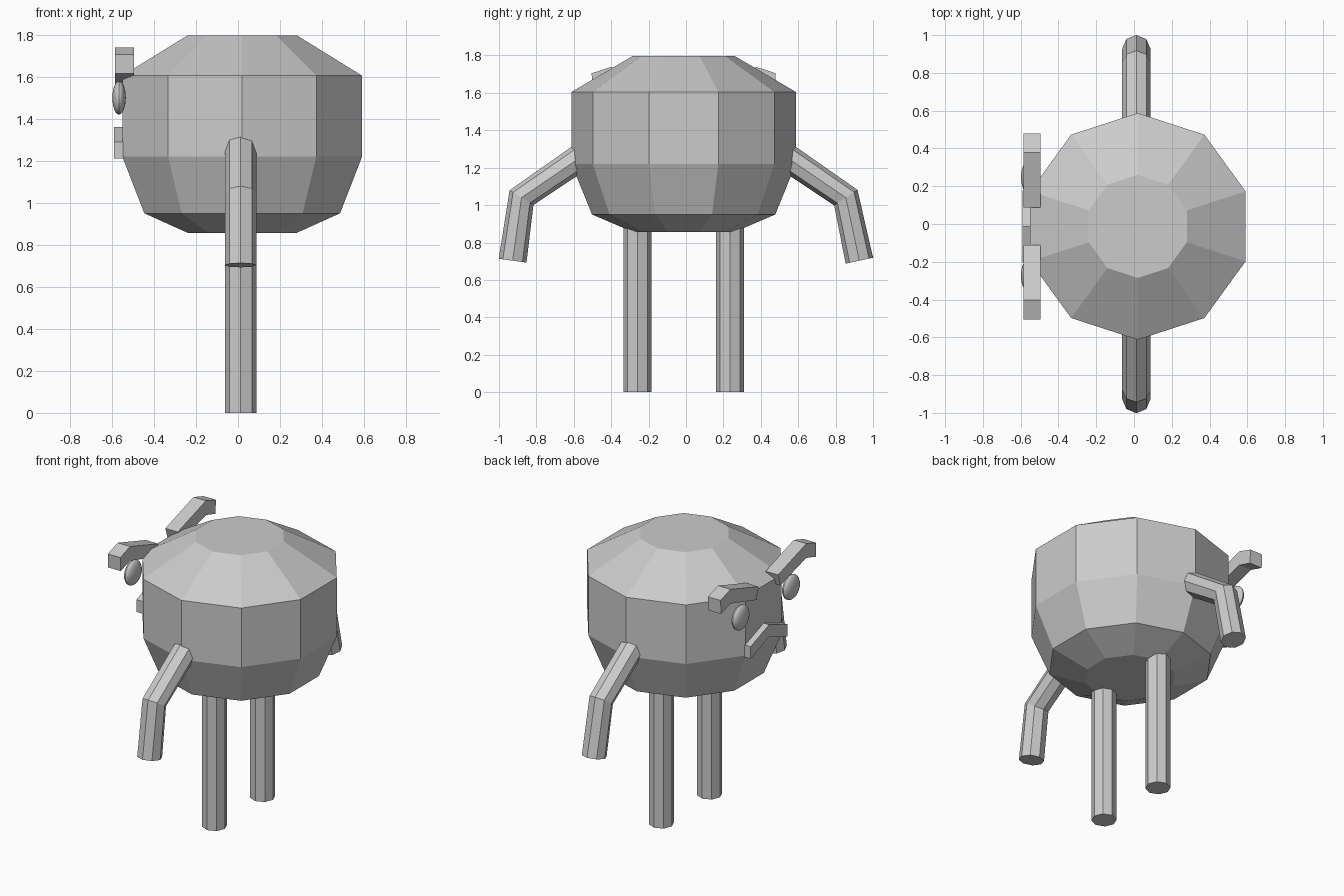
import bpy, bmesh, math
from mathutils import Vector

cube = bpy.data.objects.get("Cube")
if cube:
    bpy.data.objects.remove(cube)

MID_Y = -0.0125   # mirror line between the two sides
LIMB_X = 0.0125

grey = bpy.data.materials.new("plain grey")
grey.use_nodes = True
colour = (0.6, 0.6, 0.6, 1)
grey.diffuse_color = colour
grey.node_tree.nodes["Principled BSDF"].inputs["Base Color"].default_value = colour


def finish(name, bm):
    """Turn a bmesh into a named grey object."""
    bmesh.ops.recalc_face_normals(bm, faces=bm.faces)
    mesh = bpy.data.meshes.new(name)
    bm.to_mesh(mesh)
    bm.free()
    mesh.materials.append(grey)
    obj = bpy.data.objects.new(name, mesh)
    bpy.context.collection.objects.link(obj)
    return obj


def skin(name, rings):
    """Join rings of points with quads and cap both ends."""
    bm = bmesh.new()
    loops = [[bm.verts.new(p) for p in ring] for ring in rings]
    n = len(loops[0])
    for a, b in zip(loops, loops[1:]):
        for i in range(n):
            j = (i + 1) % n
            bm.faces.new((a[i], a[j], b[j], b[i]))
    bm.faces.new(loops[0])
    bm.faces.new(loops[-1])
    return finish(name, bm)


def tube(name, path, radius=0.075, sides=8):
    """Octagonal limb along a path that lies in a plane of constant x."""
    path = [Vector(p) for p in path]
    side = Vector((1, 0, 0))
    rings = []
    for i, p in enumerate(path):
        steps = [b - a for a, b in zip(path, path[1:])][max(i - 1, 0):i + 1]
        tangent = sum((s.normalized() for s in steps), Vector()).normalized()
        up = tangent.cross(side)
        turn = [math.tau * k / sides for k in range(sides)]
        rings.append([p + radius * (math.cos(t) * side + math.sin(t) * up) for t in turn])
    return skin(name, rings)


def plate(name, outline, x_front, x_back):
    """Extrude a y-z outline along x."""
    return skin(name, [[(x, y, z) for y, z in outline] for x in (x_front, x_back)])


# Ten-sided body
body_profile = [(0.273, 0.857), (0.49, 0.95), (0.6, 1.22), (0.6, 1.605), (0.273, 1.797)]
skin("body", [[(0.02 + r * math.sin(math.tau * k / 10),
                MID_Y + r * math.cos(math.tau * k / 10), z) for k in range(10)]
              for r, z in body_profile])

# Mirrored limbs and facial features; the face looks towards -x
brow = [(0.1, 1.645), (0.39, 1.738), (0.492, 1.705),
        (0.488, 1.615), (0.39, 1.645), (0.125, 1.568)]
for label, s in (("front", -1), ("back", 1)):
    def at(y):
        return MID_Y + s * y

    tube(label + "_leg", [(LIMB_X, at(0.2475), 0), (LIMB_X, at(0.2475), 1.0)])
    tube(label + "_arm", [(LIMB_X, at(0.45), 1.325), (LIMB_X, at(0.867), 1.04),
                          (LIMB_X, s * 0.927, 0.703)])
    plate(label + "_eyebrow", [(at(y), z) for y, z in brow], -0.585, -0.495)

    # Flattened eye with its axis along x
    bm = bmesh.new()
    bmesh.ops.create_uvsphere(bm, u_segments=24, v_segments=12, radius=1)
    for v in bm.verts:
        a, b, c = v.co
        v.co = (-0.566 + 0.032 * c, at(0.26) + 0.08 * a, 1.5 + 0.08 * b)
    eye = finish(label + "_eye", bm)
    bpy.ops.object.select_all(action="DESELECT")
    eye.select_set(True)
    bpy.context.view_layer.objects.active = eye
    bpy.ops.object.shade_smooth_by_angle(angle=math.radians(30))

# Downturned mouth
plate("mouth", [(MID_Y + y, z) for y, z in
                [(-0.19, 1.29), (0, 1.36), (0.19, 1.29),
                 (0.19, 1.21), (0, 1.28), (-0.19, 1.21)]], -0.59, -0.53)
